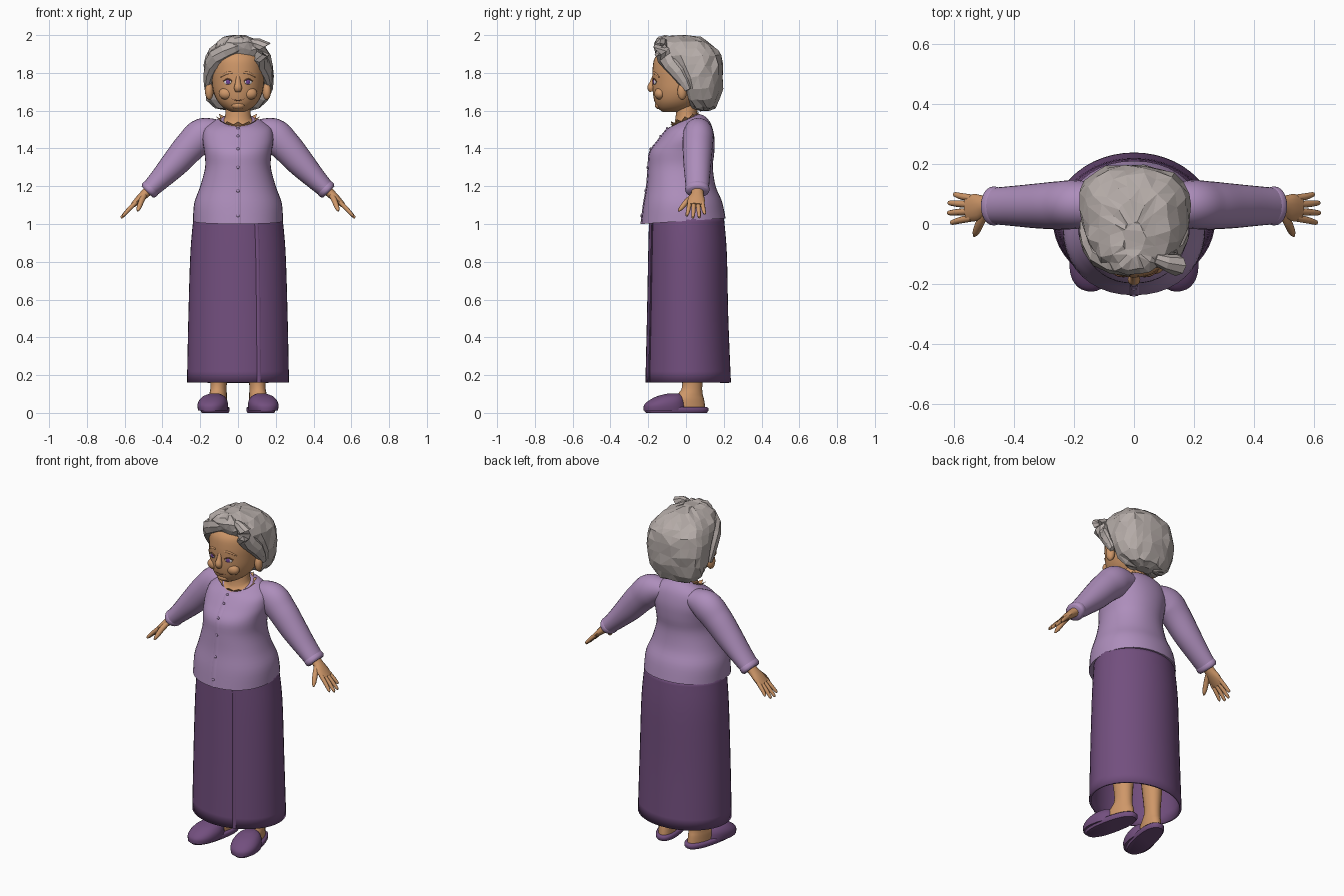
import bpy, bmesh, math, random
from mathutils import Vector, Matrix

random.seed(4)
cube = bpy.data.objects.get("Cube")
if cube:
    bpy.data.objects.remove(cube, do_unlink=True)


def material(name, *rgb):
    mat = bpy.data.materials.new(name)
    mat.use_nodes = True
    mat.diffuse_color = (*rgb, 1)
    node = mat.node_tree.nodes["Principled BSDF"]
    node.inputs["Base Color"].default_value = (*rgb, 1)
    node.inputs["Roughness"].default_value = 0.8
    return mat


skin = material("skin", 0.62, 0.31, 0.14)
lavender = material("lavender knit", 0.42, 0.27, 0.5)
plum = material("plum cloth", 0.17, 0.078, 0.21)
grey = material("grey hair", 0.46, 0.41, 0.39)
white = material("eye white", 0.75, 0.7, 0.72)
violet = material("violet iris", 0.16, 0.06, 0.3)
brown = material("brown line", 0.24, 0.1, 0.05)


def finish(name, bm, mat, mirror=False, flat=False, matrix=None):
    """Turn a bmesh into a shaded object, optionally mirrored across x."""
    if matrix:
        bm.transform(matrix)
    bmesh.ops.recalc_face_normals(bm, faces=bm.faces)
    mesh = bpy.data.meshes.new(name)
    bm.to_mesh(mesh)
    bm.free()
    mesh.materials.append(mat)
    obj = bpy.data.objects.new(name, mesh)
    bpy.context.collection.objects.link(obj)
    if mirror:
        obj.modifiers.new("Mirror", "MIRROR").use_mirror_merge = False
    if not flat:
        bpy.ops.object.select_all(action="DESELECT")
        obj.select_set(True)
        bpy.context.view_layer.objects.active = obj
        bpy.ops.object.shade_smooth_by_angle(angle=math.radians(50))
    return obj


def refine(rows, steps=4):
    """Catmull-Rom interpolation of equal-length rows."""
    result = []
    last = len(rows) - 1
    for i in range(last):
        a, b, c, d = rows[max(i - 1, 0)], rows[i], rows[i + 1], rows[min(i + 2, last)]
        for s in range(steps):
            t = s / steps
            result.append(tuple(
                q + t / 2 * (r - p + t * (2 * p - 5 * q + 4 * r - w + t * (3 * (q - r) + w - p)))
                for p, q, r, w in zip(a, b, c, d)))
    return result + [tuple(rows[-1])]


def loft(rings, caps=True):
    bm = bmesh.new()
    loops = [[bm.verts.new(p) for p in ring] for ring in rings]
    n = len(loops[0])
    for low, high in zip(loops, loops[1:]):
        for i in range(n):
            j = (i + 1) % n
            bm.faces.new((low[i], low[j], high[j], high[i]))
    if caps:
        bm.faces.new(loops[0])
        bm.faces.new(loops[-1])
    return bm


def on_ring(row, angle, power=1):
    """Point on a level ring: front height, back height, half width, front y, back y."""
    zf, zb, rx, yf, yb = row
    c, s = [math.copysign(abs(f(angle)) ** power, f(angle)) for f in (math.cos, math.sin)]
    return Vector((rx * c, (yf + yb) / 2 + (yb - yf) / 2 * s, (zf + zb) / 2 + (zb - zf) / 2 * s))


def body(rows, n=36, power=1, caps=True):
    return loft([[on_ring(r, math.tau * i / n, power) for i in range(n)] for r in rows], caps)


def level(rows):
    return [(r[0], *r) for r in rows]


def tube(rows, axis, n=14):
    """Sweep along rows of x, y, z, radius along axis, radius across it."""
    centres = [Vector(r[:3]) for r in rows]
    rings = []
    for i, (p, r) in enumerate(zip(centres, rows)):
        t = (centres[min(i + 1, len(rows) - 1)] - centres[max(i - 1, 0)]).normalized()
        u = Vector(axis)
        u = (u - t * u.dot(t)).normalized()
        v = t.cross(u)
        rings.append([p + u * r[3] * math.cos(math.tau * k / n) + v * r[4] * math.sin(math.tau * k / n)
                      for k in range(n)])
    return loft(rings)


def ellipsoid(name, centre, radii, mat, mirror=False, turn=0):
    bm = bmesh.new()
    bmesh.ops.create_uvsphere(bm, u_segments=20, v_segments=12, radius=1)
    place = Matrix.Translation(centre) @ Matrix.Rotation(turn, 4, "Z") @ Matrix.Diagonal((*radii, 1))
    return finish(name, bm, mat, mirror, matrix=place)


X, Y, Z = (1, 0, 0), (0, 1, 0), (0, 0, 1)

# Skirt, hollow, with an overlapping front fold
skirt = level([(0.16, 0.27, -0.215, 0.238), (0.5, 0.263, -0.207, 0.224),
               (0.85, 0.252, -0.2, 0.216), (1.04, 0.235, -0.195, 0.2)])
skirt_obj = finish("skirt", body(refine(skirt), 48, caps=False), plum)
shell = skirt_obj.modifiers.new("Thickness", "SOLIDIFY")
shell.thickness, shell.offset = 0.012, -1
fold = [(*on_ring(r, math.radians(-66)), 0.012, 0.005) for r in refine(skirt)]
finish("skirt_fold", tube(fold, X, 8), plum)

# Cardigan body, button band and buttons
torso = refine([(1.0, 1.03, 0.238, -0.237, 0.21), (1.1, 1.12, 0.232, -0.225, 0.19),
                (1.2, 1.2, 0.2, -0.208, 0.157), (1.3, 1.3, 0.174, -0.2, 0.142),
                (1.38, 1.38, 0.178, -0.192, 0.15), (1.44, 1.46, 0.188, -0.15, 0.15),
                (1.485, 1.53, 0.175, -0.115, 0.132), (1.51, 1.57, 0.125, -0.092, 0.1),
                (1.515, 1.585, 0.08, -0.08, 0.062)])
finish("cardigan_body", body(torso, 40, 0.93), lavender)
front = [on_ring(r, -math.pi / 2) for r in torso[:-5]]
finish("button_band", tube([(*p, 0.016, 0.004) for p in front], X, 8), lavender)
for p in front[2::5]:
    ellipsoid("button", p + Vector((0, -0.004, 0)), (0.008, 0.005, 0.008), lavender)

# Sleeves with rolled cuffs
sleeve = [(0.08, 0.06, 1.5, 0.06, 0.05), (0.18, 0.065, 1.475, 0.08, 0.088),
          (0.25, 0.062, 1.415, 0.08, 0.084), (0.33, 0.06, 1.325, 0.074, 0.074),
          (0.41, 0.06, 1.24, 0.066, 0.058), (0.475, 0.06, 1.175, 0.06, 0.046)]
finish("sleeves", tube(refine(sleeve, 6), Y, 24), lavender, True)
cuff = [(0.452, 0.06, 1.198, 0.058, 0.045), (0.46, 0.06, 1.19, 0.064, 0.05),
        (0.472, 0.06, 1.178, 0.064, 0.05), (0.48, 0.06, 1.17, 0.056, 0.042)]
finish("cuffs", tube(refine(cuff), Y, 24), lavender, True)

# Hands: palm, four spread fingers and a thumb
palm = [(0.45, 0.06, 1.2, 0.034, 0.028), (0.49, 0.06, 1.162, 0.033, 0.025),
        (0.525, 0.055, 1.13, 0.045, 0.02), (0.556, 0.052, 1.1, 0.043, 0.014)]
finish("palms", tube(refine(palm), Y), skin, True)
for k, (reach, spread) in enumerate([(0.048, 0.098), (0.066, 0.07), (0.068, 0.037), (0.058, 0.005)]):
    base = 0.086 - 0.022 * k
    finger = [(0.54, base, 1.115, 0.012, 0.012),
              (0.55 + reach / 2, (base + spread) / 2, 1.105 - reach / 2, 0.011, 0.011),
              (0.55 + reach * 0.95, spread, 1.105 - reach, 0.008, 0.008),
              (0.552 + reach, spread, 1.103 - reach * 1.03, 0.003, 0.003)]
    finish("fingers", tube(refine(finger), Y, 10), skin, True)
thumb = [(0.495, 0.045, 1.155, 0.016, 0.016), (0.512, 0.005, 1.12, 0.015, 0.015),
         (0.525, -0.025, 1.085, 0.012, 0.012), (0.532, -0.04, 1.068, 0.004, 0.004)]
finish("thumbs", tube(refine(thumb), X, 10), skin, True)

# Neck with a pointed collar edge
neck = [(1.45, 1.5, 0.08, -0.08, 0.05), (1.505, 1.57, 0.08, -0.084, 0.06),
        (1.545, 1.6, 0.068, -0.058, 0.06), (1.66, 1.66, 0.065, -0.05, 0.07)]
finish("neck", body(refine(neck), 28), skin)
inner = (1.52, 1.57, 0.085, -0.075, 0.066)
tips = ((1.54, 1.6, 0.118, -0.09, 0.078), (1.525, 1.575, 0.095, -0.08, 0.07))
points = 24
angles = [math.tau * i / points for i in range(points)]
collar = loft([[on_ring(inner, a) for a in angles],
               [on_ring(tips[i % 2], a) for i, a in enumerate(angles)]], caps=False)
finish("collar_points", collar, skin, flat=True)

# Head with nose, cheeks and ears
head = level([(1.594, 0.035, -0.125, -0.02), (1.615, 0.075, -0.15, 0.04),
              (1.65, 0.108, -0.167, 0.08), (1.7, 0.13, -0.176, 0.12),
              (1.76, 0.138, -0.178, 0.13), (1.82, 0.14, -0.177, 0.13),
              (1.88, 0.13, -0.165, 0.12), (1.93, 0.09, -0.12, 0.09)])
finish("head", body(refine(head)), skin)
nose = [(0, -0.165, 1.785, 0.012, 0.012), (0, -0.178, 1.75, 0.014, 0.014),
        (0, -0.186, 1.722, 0.021, 0.019), (0, -0.18, 1.702, 0.015, 0.012)]
finish("nose", tube(refine(nose), X), skin)
ellipsoid("cheeks", (0.062, -0.138, 1.69), (0.04, 0.03, 0.032), skin, True)
ellipsoid("chin", (0, -0.143, 1.628), (0.036, 0.022, 0.02), skin)
ellipsoid("ears", (0.152, -0.02, 1.702), (0.022, 0.026, 0.045), skin, True, 0.3)

# Eyes, brows and mouth
ellipsoid("eye_whites", (0.055, -0.166, 1.752), (0.021, 0.006, 0.014), white, True, 0.35)
ellipsoid("irises", (0.053, -0.17, 1.752), (0.012, 0.005, 0.013), violet, True, 0.35)
lid = [(0.032, -0.175, 1.757, 0.003, 0.003), (0.055, -0.17, 1.768, 0.004, 0.004),
       (0.078, -0.157, 1.755, 0.003, 0.003)]
finish("eyelids", tube(refine(lid), Z, 8), brown, True)
brow = [(0.028, -0.174, 1.802, 0.004, 0.003), (0.06, -0.164, 1.798, 0.006, 0.003),
        (0.092, -0.142, 1.778, 0.003, 0.003)]
finish("brows", tube(refine(brow), Z, 8), skin, True)
mouth = [(-0.036, -0.162, 1.664, 0.002, 0.002), (0, -0.168, 1.654, 0.003, 0.003),
         (0.036, -0.162, 1.664, 0.002, 0.002)]
finish("mouth", tube(refine(mouth), Z, 8), brown)

# Faceted hair: bobbed shell and two locks swept from the parting
hair = level([(1.603, 0.06, 0.07, 0.13), (1.618, 0.12, 0.03, 0.155), (1.66, 0.162, -0.01, 0.175),
              (1.72, 0.18, -0.04, 0.192), (1.78, 0.186, -0.065, 0.198), (1.84, 0.185, -0.1, 0.197),
              (1.89, 0.174, -0.14, 0.186), (1.925, 0.155, -0.165, 0.165), (1.96, 0.12, -0.165, 0.125),
              (1.985, 0.075, -0.155, 0.075), (1.998, 0.035, -0.11, 0.01)])
shell = body(hair, 22, 0.85)
for v in shell.verts:
    v.co += Vector(random.uniform(-0.007, 0.007) for _ in range(3))
    v.co.z = min(v.co.z, 2)
bmesh.ops.triangulate(shell, faces=shell.faces)
finish("hair_shell", shell, grey, flat=True)
for side, part in ((-1, 0.05), (1, 0.07)):
    lock = [(part, -0.115, 1.962, 0.022, 0.02), (part + side * 0.07, -0.137, 1.937, 0.04, 0.036),
            (side * 0.115, -0.11, 1.885, 0.048, 0.036), (side * 0.153, -0.04, 1.8, 0.042, 0.03),
            (side * 0.165, 0.01, 1.71, 0.018, 0.012)]
    finish("front_lock", tube(refine(lock, 2), Z, 8), grey, flat=True)

# Legs and open-backed slippers, turned slightly outward
stance = Matrix.Translation((0.11, 0, 0)) @ Matrix.Rotation(math.radians(12), 4, "Z")
leg = level([(0.025, 0.048, -0.1, 0.105), (0.07, 0.048, -0.08, 0.098), (0.1, 0.045, -0.045, 0.09),
             (0.15, 0.043, -0.02, 0.088), (0.3, 0.055, -0.035, 0.095), (0.6, 0.075, -0.07, 0.1)])
finish("legs", body(refine(leg), 20), skin, True, matrix=stance)
sole = level([(0, 0.06, -0.215, 0.112), (0.01, 0.066, -0.225, 0.12), (0.025, 0.066, -0.225, 0.12),
              (0.032, 0.06, -0.215, 0.112)])
finish("slipper_soles", body(sole, 32, 0.85), plum, True, matrix=stance)
upper = level([(0.012, 0.074, -0.228, 0), (0.04, 0.078, -0.226, -0.005), (0.065, 0.073, -0.2, -0.01),
               (0.088, 0.055, -0.155, -0.02), (0.102, 0.025, -0.1, -0.035)])
finish("slipper_uppers", body(refine(upper), 32, 0.9), plum, True, matrix=stance)
